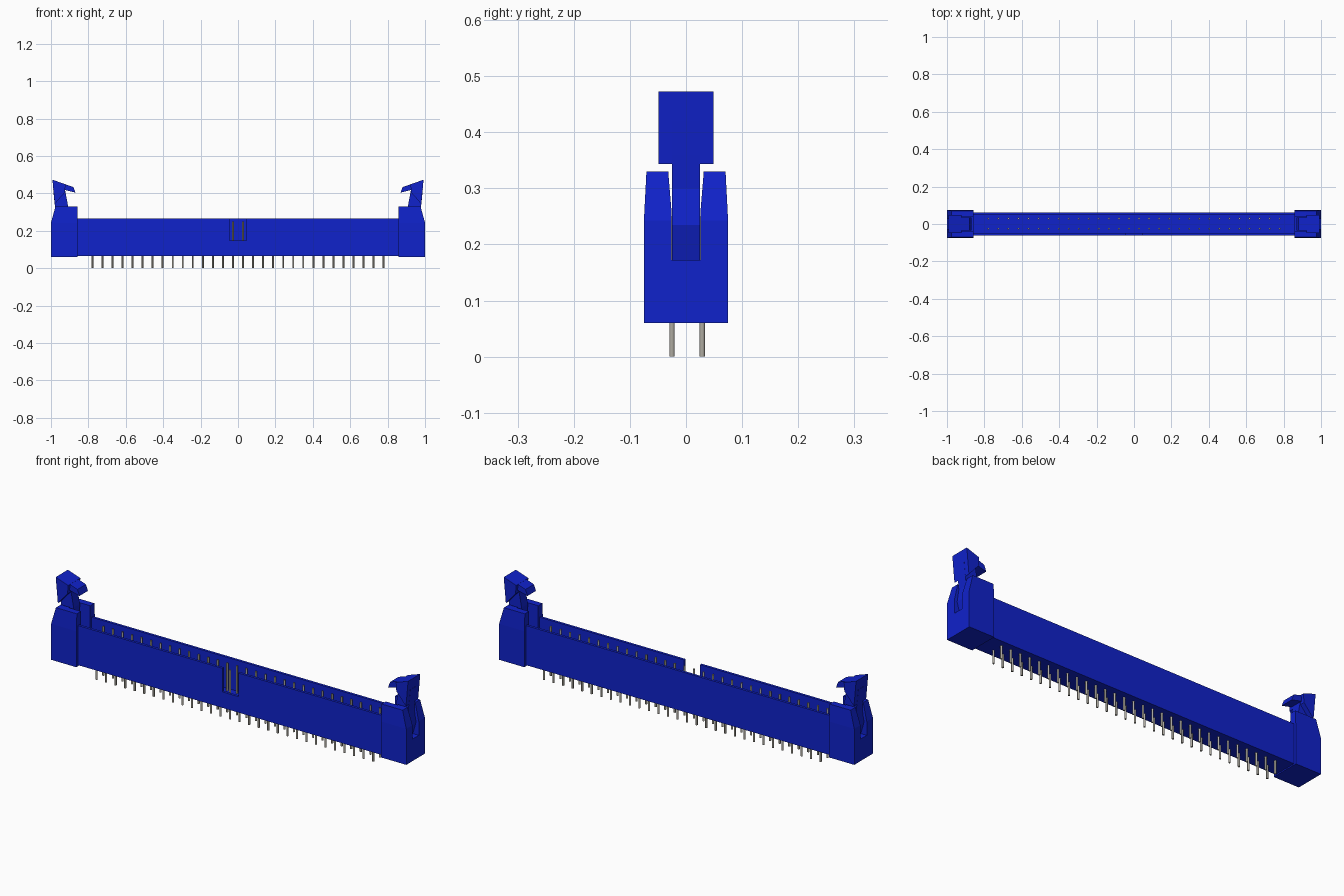
import bpy, bmesh, math
from mathutils import Vector

cube = bpy.data.objects.get("Cube")
if cube:
    bpy.data.objects.remove(cube, do_unlink=True)


def material(name, color, metallic=0.0):
    m = bpy.data.materials.new(name)
    m.use_nodes = True
    m.diffuse_color = color
    bsdf = next(n for n in m.node_tree.nodes if n.type == 'BSDF_PRINCIPLED')
    bsdf.inputs["Base Color"].default_value = color
    bsdf.inputs["Roughness"].default_value = 0.5
    return m


BLUE = material("blue plastic", (0.005, 0.016, 0.60, 1))
METAL = material("pin metal", (0.42, 0.40, 0.35, 1))


def make_object(name, bm, mat):
    bmesh.ops.recalc_face_normals(bm, faces=bm.faces)
    mesh = bpy.data.meshes.new(name)
    bm.to_mesh(mesh)
    bm.free()
    mesh.materials.append(mat)
    ob = bpy.data.objects.new(name, mesh)
    bpy.context.collection.objects.link(ob)
    return ob


def add_prism(bm, points, axis, lo, hi):
    """Extrude a 2D profile along x (points are y,z) or y (points are x,z)."""
    def place(p, d):
        return (d, p[0], p[1]) if axis == 'x' else (p[0], d, p[1])
    a = [bm.verts.new(place(p, lo)) for p in points]
    b = [bm.verts.new(place(p, hi)) for p in points]
    bm.faces.new(a)
    bm.faces.new(b[::-1])
    n = len(points)
    for i in range(n):
        j = (i + 1) % n
        bm.faces.new((a[i], b[i], b[j], a[j]))


def prism(name, points, axis, lo, hi, mat=BLUE):
    bm = bmesh.new()
    add_prism(bm, points, axis, lo, hi)
    return make_object(name, bm, mat)


def box(name, x0, x1, y0, y1, z0, z1):
    return prism(name, [(x0, z0), (x1, z0), (x1, z1), (x0, z1)], 'y', y0, y1)


def cut(target, cutter):
    mod = target.modifiers.new("cut", 'BOOLEAN')
    mod.operation = 'DIFFERENCE'
    mod.solver = 'EXACT'
    mod.object = cutter
    bpy.context.view_layer.objects.active = target
    bpy.ops.object.modifier_apply(modifier=mod.name)
    bpy.data.objects.remove(cutter, do_unlink=True)


# Long open-topped housing with a key notch in the front wall
housing = box("housing", -0.87, 0.87, -0.062, 0.062, 0.066, 0.267)
cut(housing, box("cavity_cutter", -0.9, 0.9, -0.049, 0.049, 0.11, 0.4))
cut(housing, box("key_cutter", -0.045, 0.045, -0.1, -0.03, 0.147, 0.4))


def loft_tower(name, s):
    """Block of stacked rectangles: straight below, tapering at the top."""
    levels = [(0.060, 1.0, 0.075), (0.243, 1.0, 0.075), (0.330, 0.976, 0.0705)]
    bm = bmesh.new()
    rings = []
    for z, xo, y in levels:
        rings.append([bm.verts.new((s * x, yy, z)) for x, yy in
                      ((0.858, -y), (xo, -y), (xo, y), (0.858, y))])
    bm.faces.new(rings[0])
    bm.faces.new(rings[-1])
    for lower, upper in zip(rings, rings[1:]):
        for i in range(4):
            j = (i + 1) % 4
            bm.faces.new((lower[i], lower[j], upper[j], upper[i]))
    return make_object(name, bm, BLUE)


# Slot, latch arm, latch head and hook profiles for the +x end
slot = [(-0.0255, 0.172), (0.0255, 0.172), (0.0255, 0.255), (0.031, 0.322),
        (0.031, 0.4), (-0.031, 0.4), (-0.031, 0.322), (-0.0255, 0.255)]
arm = [(0.915, 0.165), (0.965, 0.165), (0.985, 0.235), (0.975, 0.30),
       (0.982, 0.36), (0.988, 0.42), (0.925, 0.42), (0.908, 0.33)]
head = [(0.980, 0.343), (0.992, 0.473), (0.922, 0.449), (0.926, 0.405)]
hook = [(0.950, 0.458), (0.880, 0.434), (0.869, 0.404), (0.925, 0.418),
        (0.950, 0.40)]

for side, s in (("left", 1), ("right", -1)):
    def flip(pts):
        return [(s * x, z) for x, z in pts]

    tower = loft_tower(side + "_end_tower", s)
    cut(tower, prism("slot_cutter", slot, 'x', s * 0.8, s * 1.1))
    xs = sorted((s * 0.8, s * 0.925))
    cut(tower, box("pocket_cutter", *xs, -0.037, 0.037, 0.172, 0.4))
    prism(side + "_latch_arm", flip(arm), 'y', -0.025, 0.025)
    prism(side + "_latch_head", flip(head), 'y', -0.049, 0.049)
    prism(side + "_latch_hook", flip(hook), 'y', -0.034, 0.034)

# Two rows of thirty contact pins
PITCH = 0.0537
for row, y in (("front", -0.025), ("back", 0.029)):
    bm = bmesh.new()
    for i in range(30):
        x = (i - 14.5) * PITCH
        ring = [(x + 0.005 * math.cos(a), y + 0.005 * math.sin(a))
                for a in (math.tau * k / 10 for k in range(10))]
        low = [bm.verts.new((px, py, 0.0)) for px, py in ring]
        top = [bm.verts.new((px, py, 0.25)) for px, py in ring]
        bm.faces.new(low)
        bm.faces.new(top)
        for k in range(10):
            j = (k + 1) % 10
            bm.faces.new((low[k], low[j], top[j], top[k]))
    pins = make_object(row + "_pins", bm, METAL)
    bpy.ops.object.select_all(action='DESELECT')
    pins.select_set(True)
    bpy.context.view_layer.objects.active = pins
    bpy.ops.object.shade_smooth_by_angle(angle=math.radians(40))
